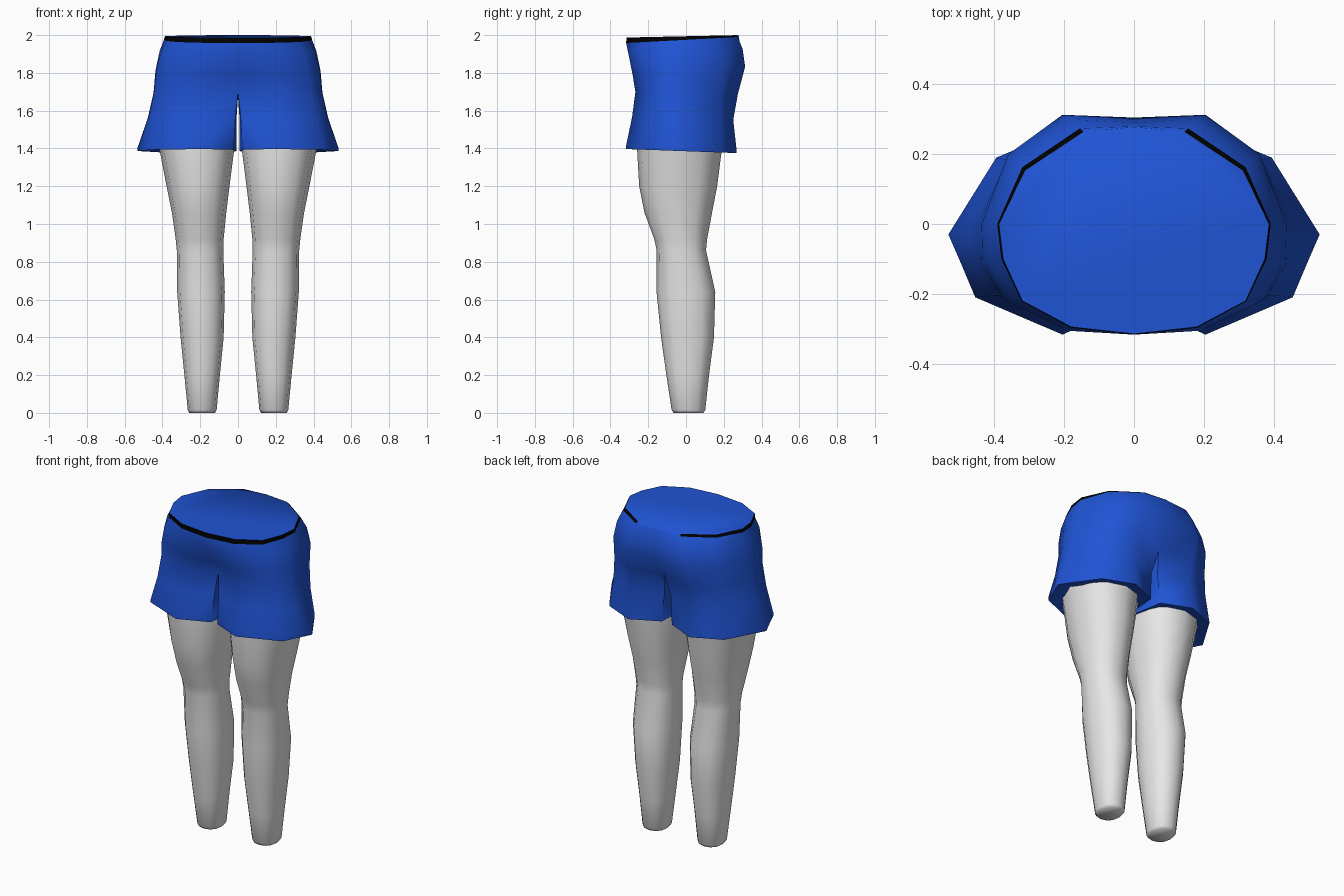
import bpy, bmesh, math
from mathutils import Vector

if "Cube" in bpy.data.objects:
    bpy.data.objects.remove(bpy.data.objects["Cube"])


def material(name, rgb):
    m = bpy.data.materials.new(name)
    m.diffuse_color = (*rgb, 1)
    m.use_nodes = True
    m.node_tree.nodes["Principled BSDF"].inputs["Base Color"].default_value = m.diffuse_color
    return m


BLUE = material("blue cloth", (0.014, 0.088, 0.66))
BLACK = material("black waistband", (0.0, 0.0, 0.0))
GREY = material("light grey", (0.8, 0.8, 0.8))


def finish(bm, name, mats, angle):
    me = bpy.data.meshes.new(name)
    bm.to_mesh(me)
    bm.free()
    ob = bpy.data.objects.new(name, me)
    bpy.context.collection.objects.link(ob)
    for m in mats:
        me.materials.append(m)
    bpy.ops.object.select_all(action='DESELECT')
    ob.select_set(True)
    bpy.context.view_layer.objects.active = ob
    bpy.ops.object.shade_smooth_by_angle(angle=math.radians(angle))
    return ob


def mirrored_copy(bm):
    """Add the other half and weld the centre seam."""
    geom = bm.verts[:] + bm.edges[:] + bm.faces[:]
    bmesh.ops.mirror(bm, geom=geom, axis='X', merge_dist=0.0005)
    bmesh.ops.remove_doubles(bm, verts=bm.verts[:], dist=0.0005)


def bridge(bm, a, b, closed):
    n = len(a)
    return [bm.faces.new((a[i], a[(i + 1) % n], b[(i + 1) % n], b[i]))
            for i in range(n if closed else n - 1)]


# Shorts: half outlines from front centre, round the side, to back centre
waist = [(0, -.315), (.18, -.295), (.32, -.22), (.375, -.10),
         (.387, 0), (.312, .153), (.145, .264), (0, .278)]
belt = [(0, -.317), (.181, -.297), (.322, -.221), (.380, -.10),
        (.392, 0), (.320, .163), (.155, .274), (0, .280)]
ribs = [(0, -.306), (.19, -.306), (.345, -.23), (.408, -.11),
        (.415, 0), (.345, .185), (.18, .300), (0, .290)]
hips = [(0, -.262), (.19, -.283), (.375, -.215), (.434, -.10),
        (.437, 0), (.36, .20), (.205, .313), (.105, .320), (0, .305)]
hips.pop(7)
crotch = [(0, -.195), (.18, -.268), (.385, -.205), (.445, -.10),
          (.447, 0), (.36, .19), (.20, .275), (0, .215)]
# Leg outlines: the same eight points plus one on the inner thigh
thigh = [(.014, -.21), (.19, -.285), (.41, -.205), (.472, -.10),
         (.478, -.01), (.37, .185), (.20, .250), (.022, .18), (.008, -.02)]
hem = [(.022, -.235), (.205, -.317), (.455, -.21), (.495, -.115),
       (.532, -.03), (.395, .19), (.21, .268), (.035, .19), (.008, -.03)]

bm = bmesh.new()


def ring(pts, z_front, z_back):
    return [bm.verts.new((x, y, z_front + (z_back - z_front) * (y + .32) / .6))
            for x, y in pts]


top = ring(waist, 1.987, 2.0)
band = ring(belt, 1.958, 1.990)
for f in bridge(bm, top, band, False)[:-1]:
    f.material_index = 1
r1, r2 = ring(ribs, 1.905, 1.925), ring(hips, 1.79, 1.83)
r3 = ring(crotch, 1.70, 1.69)
for a, b in ((band, r1), (r1, r2), (r2, r3)):
    bridge(bm, a, b, False)
r3.append(bm.verts.new((0, -.02, 1.675)))
r4 = ring(thigh, 1.57, 1.55)
r5 = ring(hem, 1.415, 1.39)
r6 = ring(hem, 1.397, 1.375)
# Turned-in hem, ending inside the leg surface
r7 = ring([(.22 + (x - .22) * .72, -.035 + (y + .035) * .72) for x, y in hem],
          1.412, 1.395)
for a, b in ((r3, r4), (r4, r5), (r5, r6), (r6, r7)):
    bridge(bm, a, b, True)
mirrored_copy(bm)
# Closed blue top of the waist
rim = [e for e in bm.edges if e.is_boundary and min(v.co.z for v in e.verts) > 1.95]
lid = bmesh.ops.contextual_create(bm, geom=rim)["faces"]
bmesh.ops.recalc_face_normals(bm, faces=bm.faces[:])
for f in lid:
    f.material_index = 0
shorts = finish(bm, "shorts", [BLUE, BLACK], 62)

# Legs: height, inner x, outer x, front y, back y
sections = [(1.46, .020, .430, -.262, .200), (1.38, .022, .413, -.258, .188),
            (1.20, .045, .378, -.248, .165), (1.06, .062, .350, -.220, .138),
            (.92, .076, .330, -.168, .112), (.86, .078, .324, -.155, .106),
            (.64, .070, .322, -.156, .155), (.40, .076, .304, -.132, .148),
            (.20, .096, .284, -.104, .122), (.015, .113, .266, -.076, .102),
            (0, .122, .258, -.066, .092)]
SIDES = 12
bm = bmesh.new()
prev = None
for z, x0, x1, y0, y1 in sections:
    loop = []
    for i in range(SIDES):
        t = 2 * math.pi * i / SIDES
        c, s = math.cos(t), math.sin(t)
        # slightly squared oval
        px = math.copysign(abs(c) ** .88, c)
        py = math.copysign(abs(s) ** .88, s)
        loop.append(bm.verts.new(((x0 + x1) / 2 + (x1 - x0) / 2 * px,
                                  (y0 + y1) / 2 + (y1 - y0) / 2 * py, z)))
    if prev:
        bridge(bm, prev, loop, True)
    else:
        bm.faces.new(loop)
    prev = loop
bm.faces.new(prev)
mirrored_copy(bm)
bmesh.ops.recalc_face_normals(bm, faces=bm.faces[:])
finish(bm, "legs", [GREY], 80)
